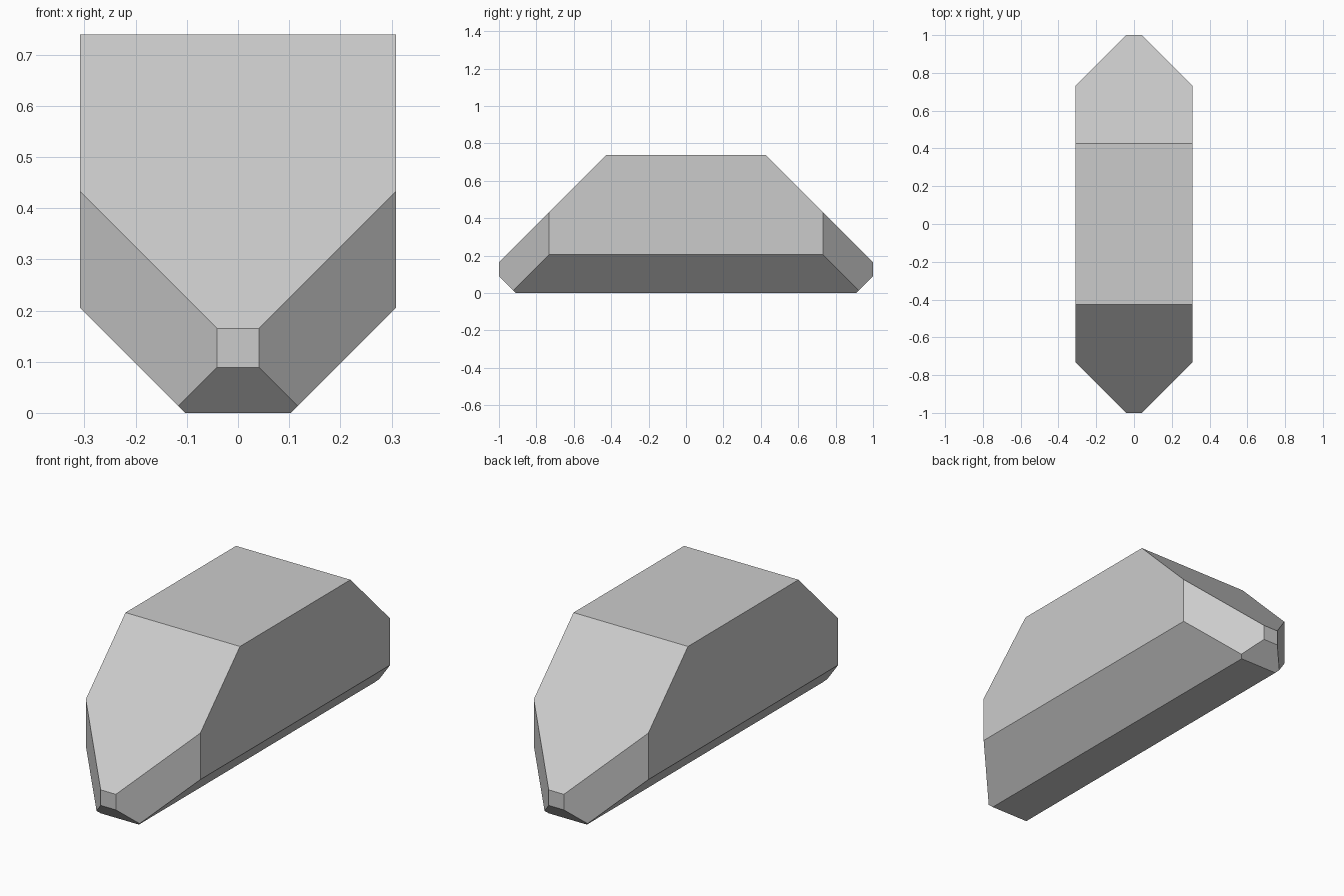
import bpy, bmesh
from mathutils import Vector

if "Cube" in bpy.data.objects:
    bpy.data.objects.remove(bpy.data.objects["Cube"])

HALF_W, HALF_L, HEIGHT = 0.309, 1.0, 0.739


def cut(bm, normal, distance):
    """Slice off everything beyond the plane and cap the opening."""
    n = Vector(normal)
    geom = bm.verts[:] + bm.edges[:] + bm.faces[:]
    res = bmesh.ops.bisect_plane(bm, geom=geom, dist=1e-6,
                                 plane_co=n * (distance / n.length_squared),
                                 plane_no=n, clear_outer=True)
    edges = [e for e in res["geom_cut"] if isinstance(e, bmesh.types.BMEdge)]
    bmesh.ops.contextual_create(bm, geom=edges)


# Starting block
bm = bmesh.new()
bmesh.ops.create_cube(bm, size=1)
for v in bm.verts:
    v.co = (v.co.x * 2 * HALF_W, v.co.y * 2 * HALF_L, (v.co.z + 0.5) * HEIGHT)

for s in (-1, 1):
    cut(bm, (0, s, 1), 1.165)        # long upper end slopes
    cut(bm, (0, s, -1), 0.911)       # small lower end chamfers
    cut(bm, (s, 0, -1), 0.103)       # lower side chamfers
    for t in (-1, 1):
        cut(bm, (s, t, 0), 1.041)    # upright corner facets

bmesh.ops.recalc_face_normals(bm, faces=bm.faces)
mesh = bpy.data.meshes.new("faceted_block")
bm.to_mesh(mesh)
bm.free()
bpy.context.collection.objects.link(bpy.data.objects.new("faceted_block", mesh))
